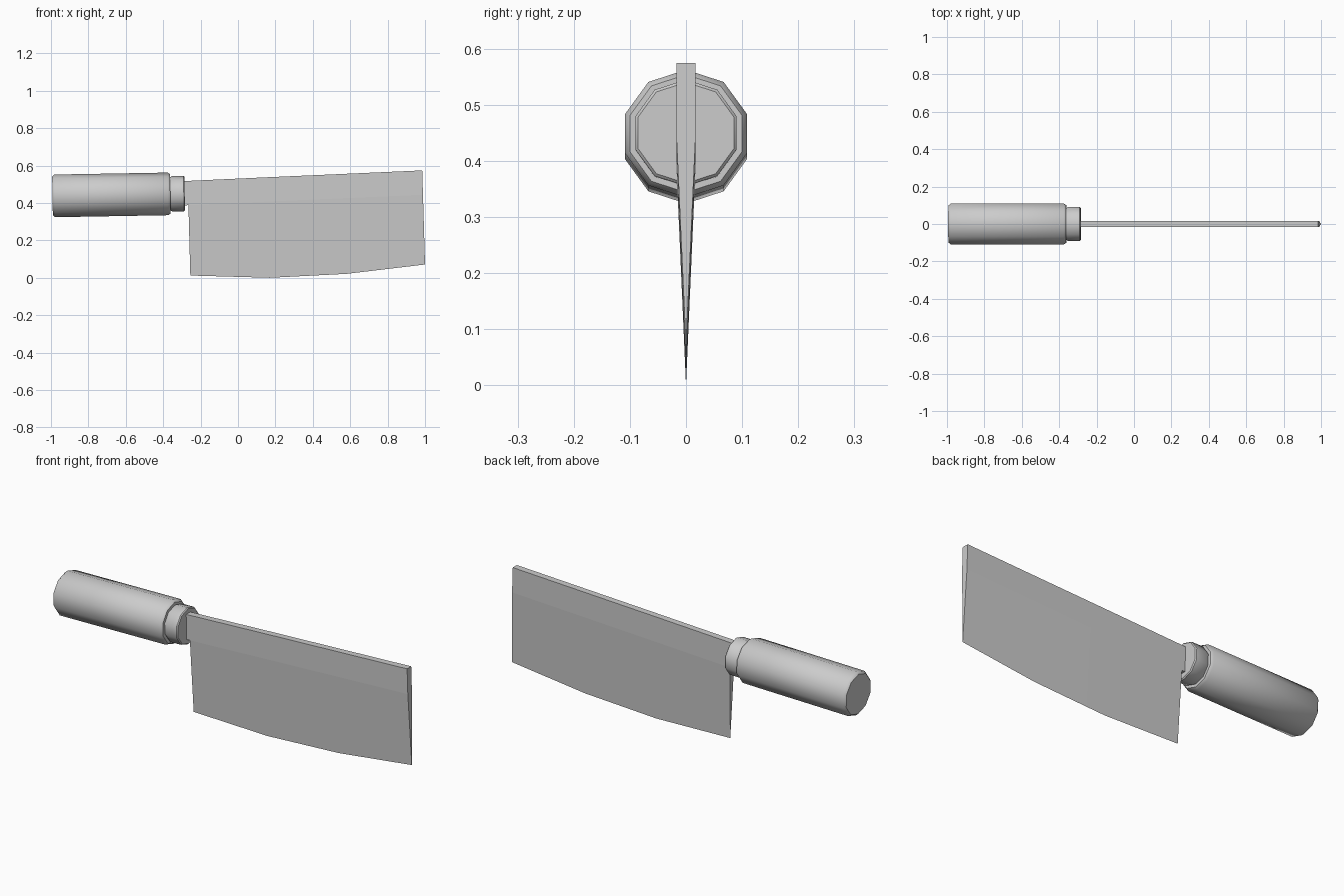
import bpy, bmesh, math
from mathutils import Matrix

if "Cube" in bpy.data.objects:
    bpy.data.objects.remove(bpy.data.objects["Cube"], do_unlink=True)

grey = bpy.data.materials.new("plain_grey")
grey.use_nodes = True
COLOUR = (0.6, 0.6, 0.6, 1)
grey.diffuse_color = COLOUR
grey.node_tree.nodes["Principled BSDF"].inputs["Base Color"].default_value = COLOUR


def finish(bm, name, smooth_angle):
    """Turn a bmesh into a named object with the shared material."""
    bmesh.ops.recalc_face_normals(bm, faces=bm.faces)
    mesh = bpy.data.meshes.new(name)
    bm.to_mesh(mesh)
    bm.free()
    obj = bpy.data.objects.new(name, mesh)
    bpy.context.collection.objects.link(obj)
    mesh.materials.append(grey)
    bpy.ops.object.select_all(action="DESELECT")
    obj.select_set(True)
    bpy.context.view_layer.objects.active = obj
    bpy.ops.object.shade_smooth_by_angle(angle=math.radians(smooth_angle))
    return obj


def lathe(name, profile, sides=10):
    """Closed ten-sided solid around the slightly tilted handle axis."""
    bm = bmesh.new()
    rings = []
    for x, r in profile:
        angles = [math.tau * (i + 0.5) / sides for i in range(sides)]
        rings.append([bm.verts.new((x, r * math.cos(a), r * math.sin(a))) for a in angles])
    for a, b in zip(rings, rings[1:]):
        for i in range(sides):
            j = (i + 1) % sides
            bm.faces.new((a[i], a[j], b[j], b[i]))
    bm.faces.new(rings[0])
    bm.faces.new(rings[-1])
    tilt = Matrix.Rotation(math.radians(-1), 4, "Y")
    bm.transform(Matrix.Translation((0, 0, 0.455)) @ tilt)
    return finish(bm, name, 40)


# Grip and the narrower collar in front of it
lathe("handle", [(-0.992, 0.104), (-0.98, 0.114), (-0.375, 0.114), (-0.362, 0.105)])
lathe("collar", [(-0.375, 0.089), (-0.361, 0.089), (-0.353, 0.095),
                 (-0.29, 0.095), (-0.285, 0.09)])

# Blade: parallel-sided along the spine, then wedge-ground to the cutting edge
HALF = 0.017
spine = [(-0.32, 0.518), (-0.265, 0.521), (0.17, 0.541), (0.58, 0.559), (0.985, 0.577)]
crease = [(-0.32, 0.389), (-0.265, 0.391), (0.17, 0.411), (0.58, 0.429), (0.989, 0.447)]
edge = [(-0.255, 0.015), (0.17, 0.003), (0.58, 0.024), (1.0, 0.074)]

bm = bmesh.new()
top, mid = [[[bm.verts.new((x, s * HALF, z)) for x, z in row] for s in (-1, 1)]
            for row in (spine, crease)]
low = [bm.verts.new((x, 0, z)) for x, z in edge]
for side in (0, 1):
    for i in range(len(spine) - 1):
        bm.faces.new((top[side][i], top[side][i + 1], mid[side][i + 1], mid[side][i]))
    for i in range(len(edge) - 1):
        bm.faces.new((mid[side][i + 1], mid[side][i + 2], low[i + 1], low[i]))
# Spine strip, tang underside, tang end, heel and tip
for i in range(len(spine) - 1):
    bm.faces.new((top[0][i], top[0][i + 1], top[1][i + 1], top[1][i]))
bm.faces.new((mid[0][0], mid[0][1], mid[1][1], mid[1][0]))
for i in (0, -1):
    bm.faces.new((top[0][i], top[1][i], mid[1][i], mid[0][i]))
bm.faces.new((mid[0][1], mid[1][1], low[0]))
bm.faces.new((mid[0][-1], mid[1][-1], low[-1]))
bmesh.ops.translate(bm, verts=bm.verts, vec=(0, 0, -0.003))
finish(bm, "blade", 1)
